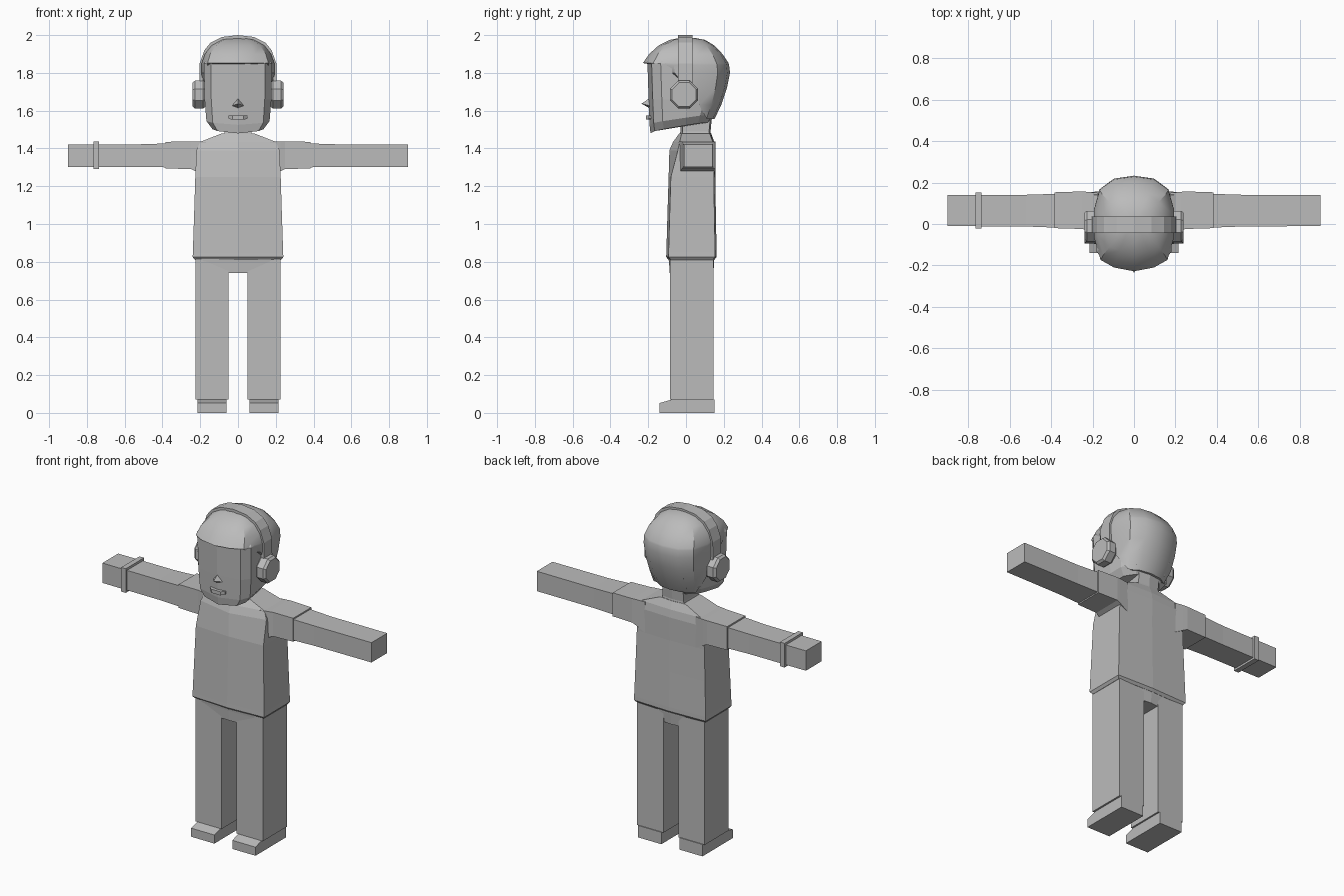
import bpy, bmesh, math

grey = bpy.data.materials.new("plain_grey")
grey.diffuse_color = (0.5, 0.5, 0.5, 1)


def finish(name, bm, smooth=False):
    bmesh.ops.recalc_face_normals(bm, faces=bm.faces[:])
    me = bpy.data.meshes.new(name)
    bm.to_mesh(me)
    bm.free()
    me.materials.append(grey)
    ob = bpy.data.objects.new(name, me)
    bpy.context.collection.objects.link(ob)
    if smooth:
        bpy.ops.object.select_all(action='DESELECT')
        ob.select_set(True)
        bpy.context.view_layer.objects.active = ob
        bpy.ops.object.shade_smooth_by_angle(angle=math.radians(28))
    return ob


def loft(name, rings, smooth=False):
    """Skin a stack of equal-length closed rings and cap both ends."""
    bm = bmesh.new()
    vs = [[bm.verts.new(p) for p in r] for r in rings]
    n = len(vs[0])
    for a, b in zip(vs, vs[1:]):
        for i in range(n):
            j = (i + 1) % n
            bm.faces.new((a[i], a[j], b[j], b[i]))
    bm.faces.new(vs[0])
    bm.faces.new(vs[-1])
    return finish(name, bm, smooth)


def mirrored(half):
    """Complete a ring from its +x half; first and last points lie on x = 0."""
    return half + [(-x, y, z) for x, y, z in half[-2:0:-1]]


def rect_x(x, y0, y1, z0, z1):
    return [(x, y0, z0), (x, y1, z0), (x, y1, z1), (x, y0, z1)]


def box(name, x0, x1, y0, y1, z0, z1):
    return loft(name, [rect_x(x0, y0, y1, z0, z1), rect_x(x1, y0, y1, z0, z1)])


def body_ring(z, w, front, back, bulge=0.012):
    return mirrored([(0, front, z), (w, front + bulge, z),
                     (w, back - 0.008, z), (0, back, z)])


# Shirt with turned-in hem and sloping shoulders
loft("shirt", [body_ring(*r) for r in [
    (0.81, 0.228, -0.092, 0.15), (0.825, 0.24, -0.105, 0.162),
    (0.85, 0.239, -0.104, 0.162), (1.06, 0.232, -0.098, 0.158),
    (1.25, 0.226, -0.092, 0.155), (1.39, 0.22, -0.088, 0.157, 0.045),
    (1.435, 0.2, -0.068, 0.15, 0.035), (1.48, 0.085, -0.035, 0.133)]])

# Neck
loft("neck", [body_ring(1.41, 0.085, -0.04, 0.14), body_ring(1.49, 0.07, -0.03, 0.13),
              body_ring(1.60, 0.07, -0.03, 0.14)])

# Pelvis between the legs
loft("pelvis", [body_ring(0.74, 0.06, -0.086, 0.146, 0.002),
                body_ring(0.80, 0.2, -0.09, 0.148, 0.006),
                body_ring(0.83, 0.225, -0.096, 0.15)])

for s, side in ((1, "left"), (-1, "right")):
    # Trouser leg and wedge-toed shoe
    box(side + "_leg", s * 0.05, s * 0.226, -0.085, 0.145, 0.07, 0.83)
    loft(side + "_shoe", [[(s * x, -0.14, 0), (s * x, 0.15, 0), (s * x, 0.15, 0.072),
                           (s * x, -0.07, 0.072), (s * x, -0.14, 0.052)]
                          for x in (0.06, 0.215)])
    # Sleeve widening into the shoulder, with the bare arm inside it
    loft(side + "_sleeve", [rect_x(s * 0.17, -0.04, 0.15, 1.25, 1.435),
                            rect_x(s * 0.225, -0.03, 0.155, 1.28, 1.437),
                            rect_x(s * 0.25, -0.024, 0.157, 1.292, 1.437),
                            rect_x(s * 0.383, -0.02, 0.153, 1.293, 1.435)])
    loft(side + "_arm", [rect_x(s * 0.36, -0.018, 0.146, 1.3, 1.427),
                         rect_x(s * 0.52, -0.012, 0.141, 1.302, 1.422),
                         rect_x(s * 0.9, -0.01, 0.14, 1.302, 1.422)])
    # Octagonal ear cup with a bevelled outer rim
    loft(side + "_ear_cup", [[(s * x, -0.01 + r * math.cos((k + 0.5) * math.pi / 4),
                               1.685 + r * math.sin((k + 0.5) * math.pi / 4))
                              for k in range(8)]
                             for x, r in ((0.16, 0.06), (0.185, 0.08), (0.227, 0.08),
                                          (0.24, 0.069))])

# Wrist strap on one arm
box("wrist_strap", -0.766, -0.735, -0.022, 0.152, 1.29, 1.436)


# Head block with a bevelled jaw line that rises towards the nape
def head_ring(z, w, front, back, rise=0.0):
    pts = [(0, front), (0.8 * w, front + 0.022), (w, front + 0.07), (w, 0.0),
           (0.94 * w, 0.5 * back), (0.6 * w, 0.92 * back), (0, back)]
    return mirrored([(x, y, z + rise * (y - front) + 0.06 * rise * x / w) for x, y in pts])


loft("head", [head_ring(*r) for r in [
    (1.48, 0.135, -0.188, 0.125, 0.17), (1.525, 0.167, -0.193, 0.15, 0.15),
    (1.66, 0.177, -0.198, 0.19), (1.85, 0.18, -0.204, 0.2), (1.93, 0.13, -0.14, 0.15)]])


# Hair cap: rings cut off in front so the opening slants from brow to nape
def hair_ring(z, w, front, back, cut):
    pts = [(0, front), (0.5 * w, front + 0.018), (0.84 * w, 0.76 * front), (w, 0.3 * front),
           (w, 0.3 * back), (0.86 * w, 0.72 * back), (0.5 * w, 0.94 * back), (0, back)]
    return mirrored([(x, max(y, cut), z) for x, y in pts])


loft("hair", [hair_ring(*r) for r in [
    (1.555, 0.14, -0.19, 0.15, 0.11), (1.63, 0.174, -0.2, 0.187, 0.07),
    (1.72, 0.187, -0.2, 0.217, 0.0), (1.80, 0.193, -0.2, 0.233, -0.09),
    (1.842, 0.193, -0.215, 0.228, -0.165), (1.852, 0.192, -0.228, 0.225, -0.3),
    (1.90, 0.175, -0.195, 0.193, -0.3), (1.945, 0.14, -0.145, 0.15, -0.3),
    (1.975, 0.09, -0.085, 0.1, -0.3), (1.986, 0.035, -0.03, 0.04, -0.3)]], True)

# Headphone band arching over the hair
outer = [(0.205, 1.74), (0.203, 1.85), (0.178, 1.92), (0.145, 1.96), (0.085, 1.99), (0, 2.0)]
inner = [(0.185, 1.74), (0.183, 1.845), (0.16, 1.905), (0.13, 1.94), (0.075, 1.97), (0, 1.98)]
outer += [(-x, z) for x, z in outer[-2::-1]]
inner += [(-x, z) for x, z in inner[-2::-1]]
loft("headphone_band", [[(a, -0.043, b), (a, 0.035, b), (c, 0.035, d), (c, -0.043, d)]
                        for (a, b), (c, d) in zip(outer, inner)])

# Pointed nose
bm = bmesh.new()
base = [bm.verts.new(p) for p in ((-0.036, -0.185, 1.625), (0, -0.185, 1.608),
                                  (0.036, -0.185, 1.625), (0, -0.185, 1.672))]
tip = bm.verts.new((0, -0.235, 1.637))
bm.faces.new(base)
for i in range(4):
    bm.faces.new((base[i], base[(i + 1) % 4], tip))
finish("nose", bm)

# Lips with slightly tapered ends
loft("mouth", [[(x, -0.17, 1.552 + d), (x, y, 1.552 + d), (x, y, 1.574), (x, -0.17, 1.574)]
               for x, y, d in ((-0.051, -0.195, 0.006), (-0.03, -0.212, 0),
                               (0.03, -0.212, 0), (0.051, -0.195, 0.006))])
